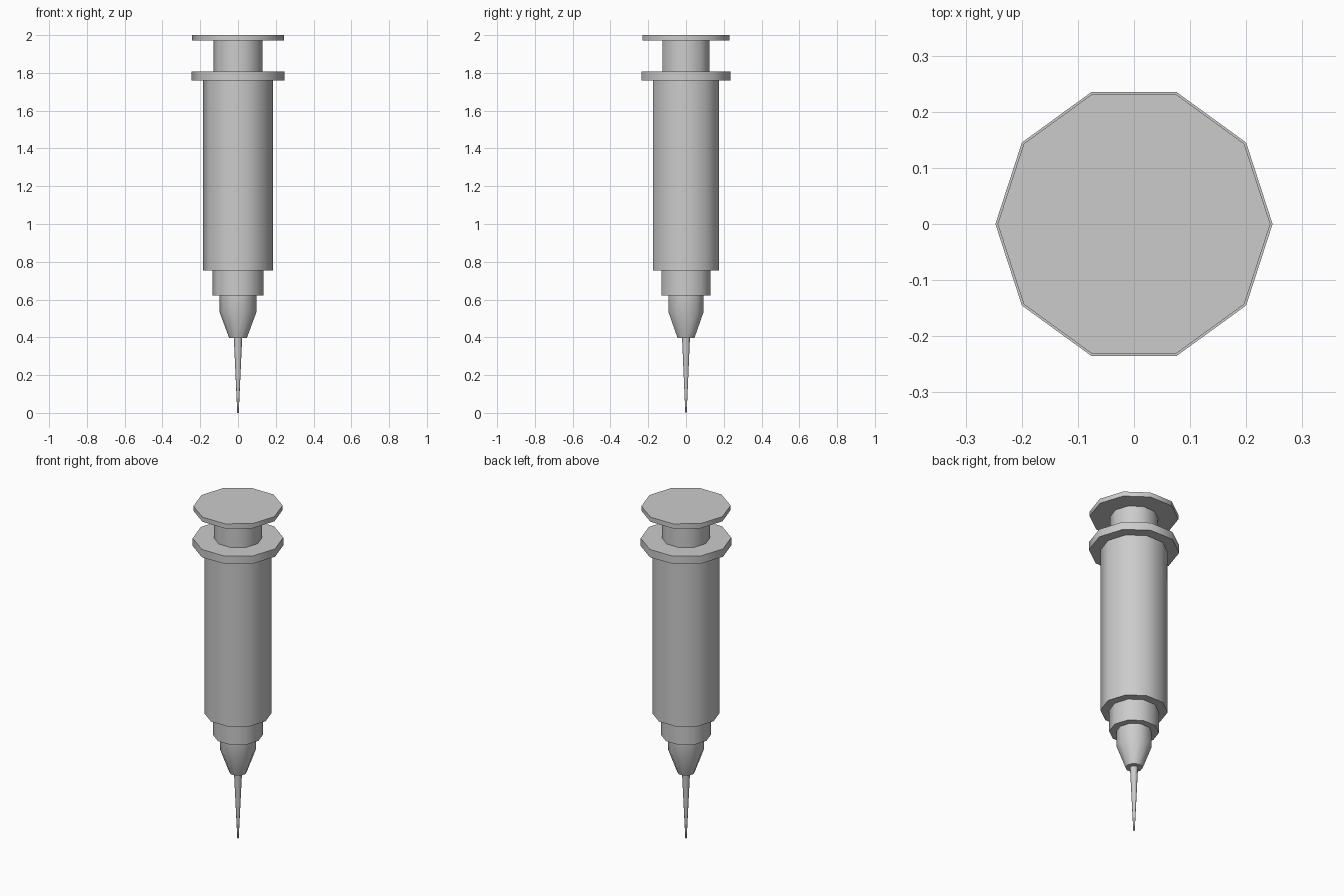
import bpy, bmesh, math

if "Cube" in bpy.data.objects:
    bpy.data.objects.remove(bpy.data.objects["Cube"])

SIDES = 10


def lathe(name, profile):
    """Closed ten-sided solid from (radius, z) points listed bottom to top."""
    bm = bmesh.new()
    rings = []
    for r, z in profile:
        rings.append([bm.verts.new((r * math.cos(2 * math.pi * i / SIDES),
                                    r * math.sin(2 * math.pi * i / SIDES), z))
                      for i in range(SIDES)])
    for low, high in zip(rings, rings[1:]):
        for i in range(SIDES):
            j = (i + 1) % SIDES
            bm.faces.new((low[i], low[j], high[j], high[i]))
    bm.faces.new(rings[0][::-1])
    bm.faces.new(rings[-1])
    mesh = bpy.data.meshes.new(name)
    bm.to_mesh(mesh)
    bm.free()
    obj = bpy.data.objects.new(name, mesh)
    bpy.context.collection.objects.link(obj)
    bpy.ops.object.select_all(action='DESELECT')
    obj.select_set(True)
    bpy.context.view_layer.objects.active = obj
    # 36 degree side facets blend, rims stay sharp
    bpy.ops.object.shade_smooth_by_angle(angle=math.radians(40))
    return obj


# Tapered needle and the conical hub that holds it
lathe("needle", [(0.004, 0.0), (0.022, 0.397)])
lathe("needle_hub", [(0.047, 0.397), (0.097, 0.532), (0.097, 0.622)])

# Barrel with narrower nozzle below and finger flange above
lathe("nozzle_collar", [(0.136, 0.622), (0.136, 0.753)])
lathe("barrel", [(0.184, 0.753), (0.184, 1.76)])
lathe("finger_flange", [(0.247, 1.76), (0.247, 1.807)])

# Plunger rod and thumb rest
lathe("plunger_rod", [(0.131, 1.807), (0.131, 1.972)])
lathe("thumb_rest", [(0.243, 1.972), (0.243, 2.0)])
